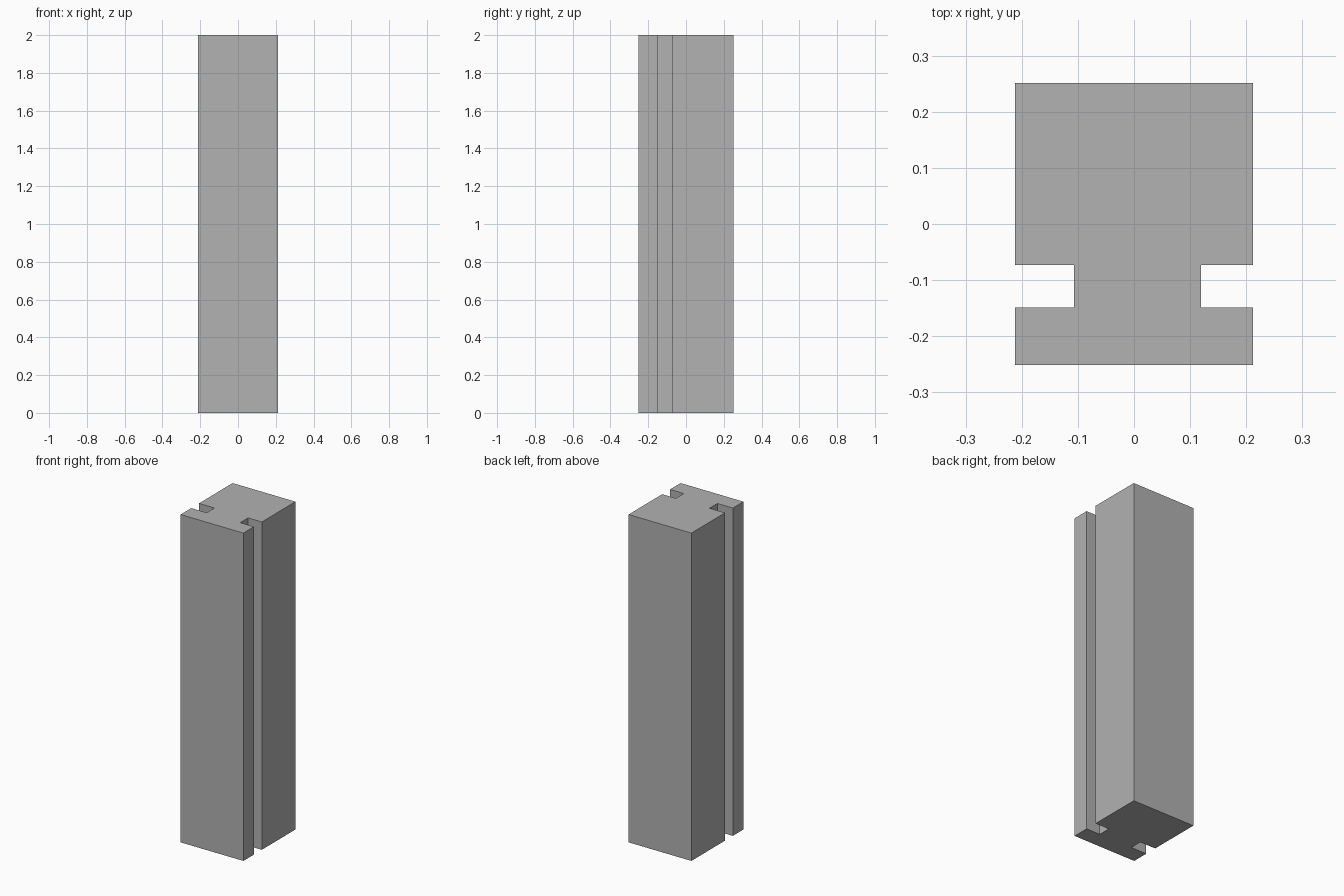
import bpy
import bmesh

cube = bpy.data.objects.get("Cube")
if cube:
    bpy.data.objects.remove(cube, do_unlink=True)

HEIGHT = 2.0
SIDE, DEPTH = 0.212, 0.251               # half width and half depth
GROOVE_FRONT, GROOVE_BACK = -0.149, -0.073
LEFT_FLOOR, RIGHT_FLOOR = 0.119, -0.107  # groove floors


def material(name, colour):
    mat = bpy.data.materials.new(name)
    mat.use_nodes = True
    mat.diffuse_color = colour
    mat.node_tree.nodes["Principled BSDF"].inputs["Base Color"].default_value = colour
    return mat


def groove_side(x, floor):
    """Profile points down one side, from front to back."""
    return [(x, -DEPTH), (x, GROOVE_FRONT), (floor, GROOVE_FRONT),
            (floor, GROOVE_BACK), (x, GROOVE_BACK), (x, DEPTH)]


# Grooved post: cross-section extruded upward
profile = groove_side(SIDE, LEFT_FLOOR) + groove_side(-SIDE, RIGHT_FLOOR)[::-1]
bm = bmesh.new()
base = bm.faces.new([bm.verts.new((x, y, 0)) for x, y in profile])
top = bmesh.ops.extrude_face_region(bm, geom=[base], use_keep_orig=True)
top_verts = [v for v in top["geom"] if isinstance(v, bmesh.types.BMVert)]
bmesh.ops.translate(bm, verts=top_verts, vec=(0, 0, HEIGHT))
bmesh.ops.recalc_face_normals(bm, faces=bm.faces)

mesh = bpy.data.meshes.new("grooved_post")
bm.to_mesh(mesh)
bm.free()
mesh.materials.append(material("mid_grey", (0.445, 0.445, 0.445, 1)))
post = bpy.data.objects.new("grooved_post", mesh)
bpy.context.collection.objects.link(post)
